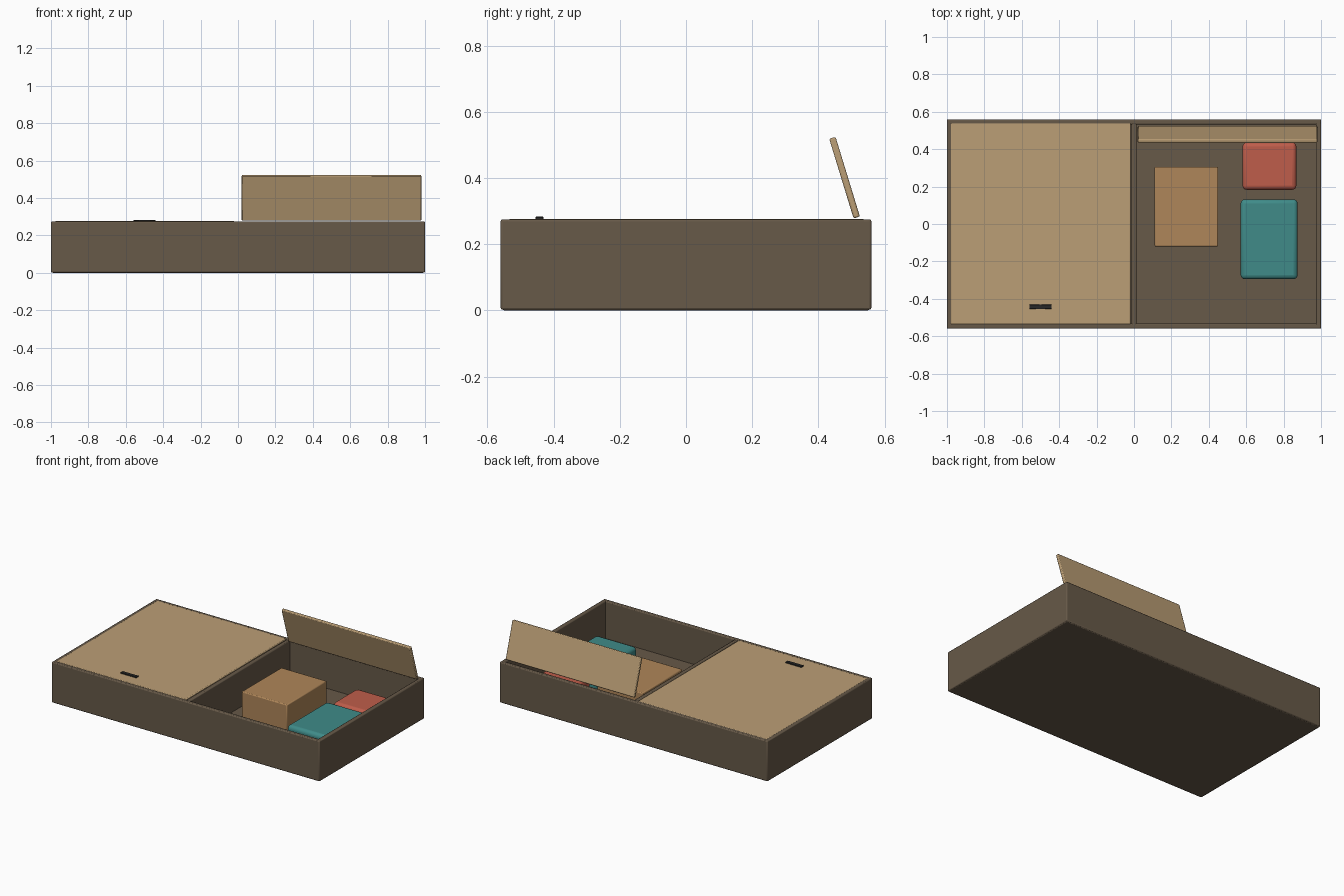
import bpy, math

if "Cube" in bpy.data.objects:
    bpy.data.objects.remove(bpy.data.objects["Cube"])


def material(name, rgb):
    m = bpy.data.materials.new(name)
    m.diffuse_color = (*rgb, 1)
    m.use_nodes = True
    m.node_tree.nodes["Principled BSDF"].inputs["Base Color"].default_value = m.diffuse_color
    return m


frame_brown = material("frame_brown", (0.135, 0.10, 0.065))
lid_tan = material("lid_tan", (0.50, 0.345, 0.18))
carton_tan = material("carton_tan", (0.43, 0.24, 0.10))
teal = material("teal", (0.05, 0.26, 0.25))
red = material("red", (0.52, 0.11, 0.07))
black = material("black", (0.02, 0.02, 0.02))


def box(name, lo, hi, mat, bevel=0.006, segments=2):
    """Bevelled block between two opposite corners."""
    bpy.ops.mesh.primitive_cube_add(
        size=1, location=[(a + b) / 2 for a, b in zip(lo, hi)])
    ob = bpy.context.object
    ob.name = name
    ob.scale = [b - a for a, b in zip(lo, hi)]
    bpy.ops.object.transform_apply(location=False, rotation=False, scale=True)
    ob.data.materials.append(mat)
    if bevel:
        mod = ob.modifiers.new("bevel", 'BEVEL')
        mod.width = bevel
        mod.segments = segments
        bpy.ops.object.shade_smooth_by_angle(angle=math.radians(35))
    return ob


X, Y, H, T = 1.0, 0.56, 0.275, 0.028   # half length, half width, height, wall

# Storage base: floor, outer walls, divider
box("floor", (-X + 0.005, -Y + 0.005, 0), (X - 0.005, Y - 0.005, 0.025), frame_brown)
for name, s in (("front_wall", -1), ("back_wall", 1)):
    y0, y1 = sorted((s * Y, s * (Y - T)))
    box(name, (-X, y0, 0.002), (X, y1, H), frame_brown)
for name, s in (("left_wall", -1), ("right_wall", 1)):
    x0, x1 = sorted((s * X, s * (X - T)))
    box(name, (x0, -Y, 0.002), (x1, Y, H), frame_brown)
box("divider", (-0.014, -Y + 0.02, 0.02), (0.014, Y - 0.02, H - 0.002), frame_brown)

# Closed left lid with its grip slot
box("left_lid", (-0.98, -0.537, 0.255), (-0.018, 0.54, H + 0.001), lid_tan, 0.005)
box("lid_grip", (-0.56, -0.455, 0.27), (-0.44, -0.43, 0.283), black, 0.002, 1)

# Raised right lid leaning on the back rim
lid = box("right_lid", (0.02, 0.469, 0.275), (0.98, 0.489, 0.527), lid_tan, 0.005)
lid.rotation_euler.x = math.radians(17)

# Stored contents
box("storage_carton", (0.11, -0.12, 0.025), (0.45, 0.305, 0.205), carton_tan, 0.006)
box("folded_blanket", (0.57, -0.295, 0.025), (0.875, 0.132, 0.168), teal, 0.022, 3)
box("small_cushion", (0.58, 0.183, 0.025), (0.868, 0.436, 0.143), red, 0.022, 3)
